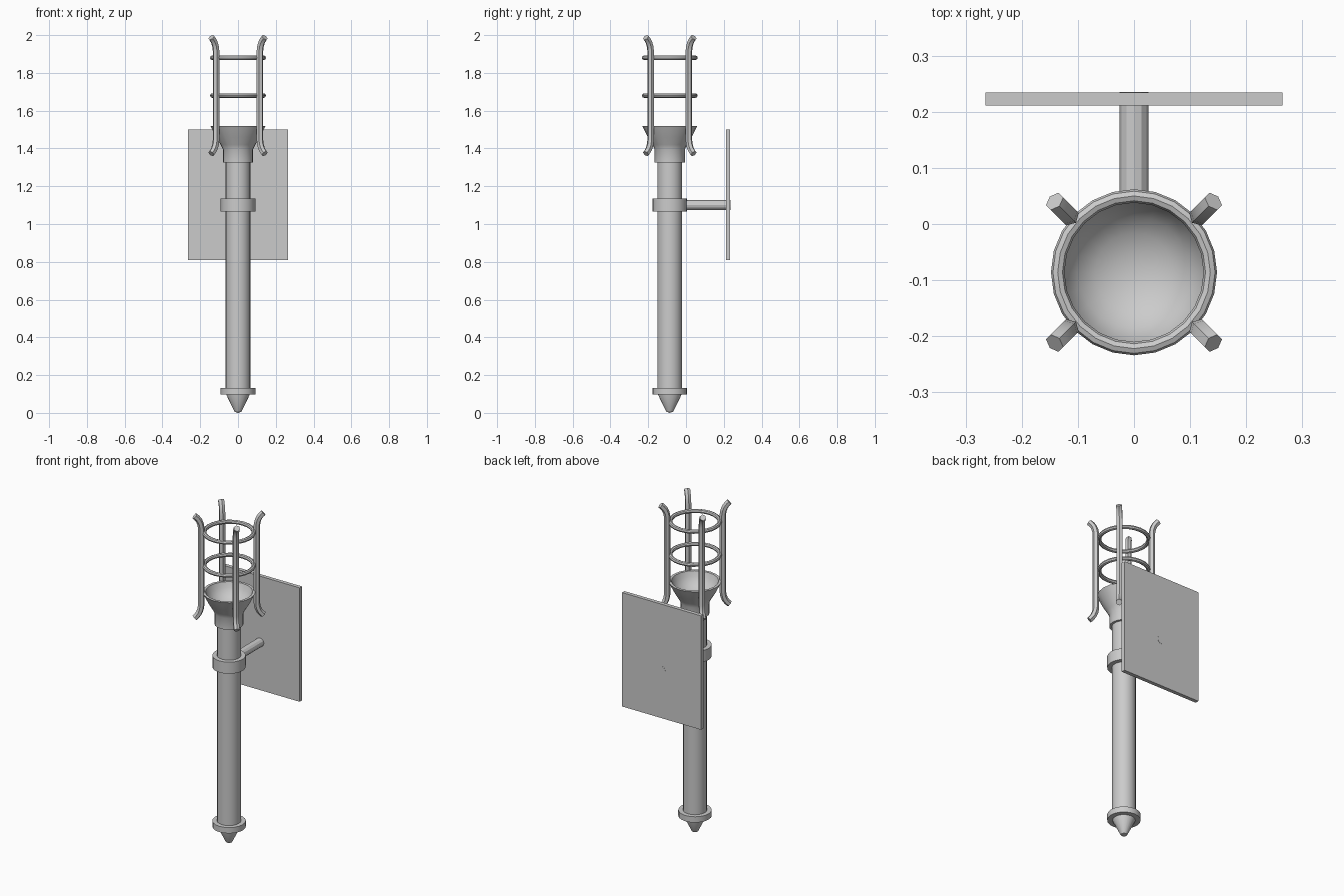
import bpy, bmesh, math
from mathutils import Vector

if "Cube" in bpy.data.objects:
    bpy.data.objects.remove(bpy.data.objects["Cube"])

AXIS_Y = -0.086


def finish(bm, name, angle=35):
    bmesh.ops.remove_doubles(bm, verts=bm.verts, dist=1e-5)
    bmesh.ops.recalc_face_normals(bm, faces=bm.faces)
    mesh = bpy.data.meshes.new(name)
    bm.to_mesh(mesh)
    bm.free()
    obj = bpy.data.objects.new(name, mesh)
    bpy.context.collection.objects.link(obj)
    bpy.ops.object.select_all(action='DESELECT')
    obj.select_set(True)
    bpy.context.view_layer.objects.active = obj
    bpy.ops.object.shade_smooth_by_angle(angle=math.radians(angle))
    return obj


def lathe(name, profile, sides=20, closed=False):
    """Spin an (r, z) profile round the torch axis."""
    bm = bmesh.new()
    pts = profile + profile[:1] if closed else profile
    verts = [bm.verts.new((r, AXIS_Y, z)) for r, z in pts]
    edges = [bm.edges.new(p) for p in zip(verts, verts[1:])]
    bmesh.ops.spin(bm, geom=verts + edges, cent=(0, AXIS_Y, 0), axis=(0, 0, 1),
                   angle=math.tau, steps=sides, use_merge=True)
    return finish(bm, name)


# Pole, collars and pointed foot
lathe("pole", [(0, 0.11), (0.066, 0.11), (0.066, 1.35), (0, 1.35)])
lathe("foot_tip", [(0, 0), (0.018, 0.006), (0.064, 0.1), (0.064, 0.12), (0, 0.12)])
lathe("foot_collar", [(0.06, 0.098), (0.092, 0.098), (0.092, 0.133), (0.06, 0.133)], closed=True)
lathe("bracket_collar", [(0.06, 1.065), (0.092, 1.065), (0.092, 1.135), (0.06, 1.135)], closed=True)

# Flared cup with a hollow bowl
lathe("cup", [(0, 1.325), (0.08, 1.325), (0.08, 1.395), (0.092, 1.42), (0.116, 1.46),
              (0.136, 1.5), (0.146, 1.52), (0.13, 1.52), (0.119, 1.49), (0.1, 1.462),
              (0.07, 1.44), (0.035, 1.428), (0, 1.424)])

# Two cage hoops
for i, z in enumerate((1.68, 1.88)):
    lathe(f"cage_hoop_{i + 1}",
          [(0.136 + 0.012 * math.cos(k * math.tau / 8), z + 0.012 * math.sin(k * math.tau / 8))
           for k in range(8)], sides=24, closed=True)

# Four cage bars, curling outward at both ends
half = [(0.0, 0.235), (0.004, 0.26), (0.013, 0.282), (0.025, 0.298), (0.036, 0.308)]
path = [(o, 1.68 - h) for o, h in reversed(half)] + [(o, 1.68 + h) for o, h in half]
for sx in (-1, 1):
    for sy in (-1, 1):
        bm = bmesh.new()
        out = Vector((sx, sy, 0)).normalized()
        side = Vector((0, 0, 1)).cross(out)
        base = Vector((sx * 0.116, AXIS_Y + sy * 0.101, 0))
        rings = []
        for i, (o, z) in enumerate(path):
            a, b = path[max(i - 1, 0)], path[min(i + 1, len(path) - 1)]
            tangent = (out * (b[0] - a[0]) + Vector((0, 0, b[1] - a[1]))).normalized()
            normal = side.cross(tangent)
            centre = base + out * o + Vector((0, 0, z))
            rings.append([bm.verts.new(centre + 0.018 * (normal * math.cos(t) + side * math.sin(t)))
                          for t in (k * math.tau / 6 for k in range(6))])
        for r, s in zip(rings, rings[1:]):
            for k in range(6):
                bm.faces.new((r[k], r[(k + 1) % 6], s[(k + 1) % 6], s[k]))
        bm.faces.new(rings[0])
        bm.faces.new(rings[-1])
        finish(bm, f"cage_bar_{'left' if sx < 0 else 'right'}_{'front' if sy < 0 else 'back'}")

# Arm reaching from the collar through the plate
bpy.ops.mesh.primitive_cylinder_add(vertices=12, radius=0.026, depth=0.255,
                                    location=(0, 0.1075, 1.1), rotation=(math.pi / 2, 0, 0))
bpy.context.object.name = "bracket_arm"
bpy.ops.object.shade_smooth_by_angle(angle=math.radians(25))

# Wall plate
bpy.ops.mesh.primitive_cube_add(size=1, location=(0, 0.2225, 1.155))
plate = bpy.context.object
plate.name = "wall_plate"
plate.scale = (0.53, 0.023, 0.69)
